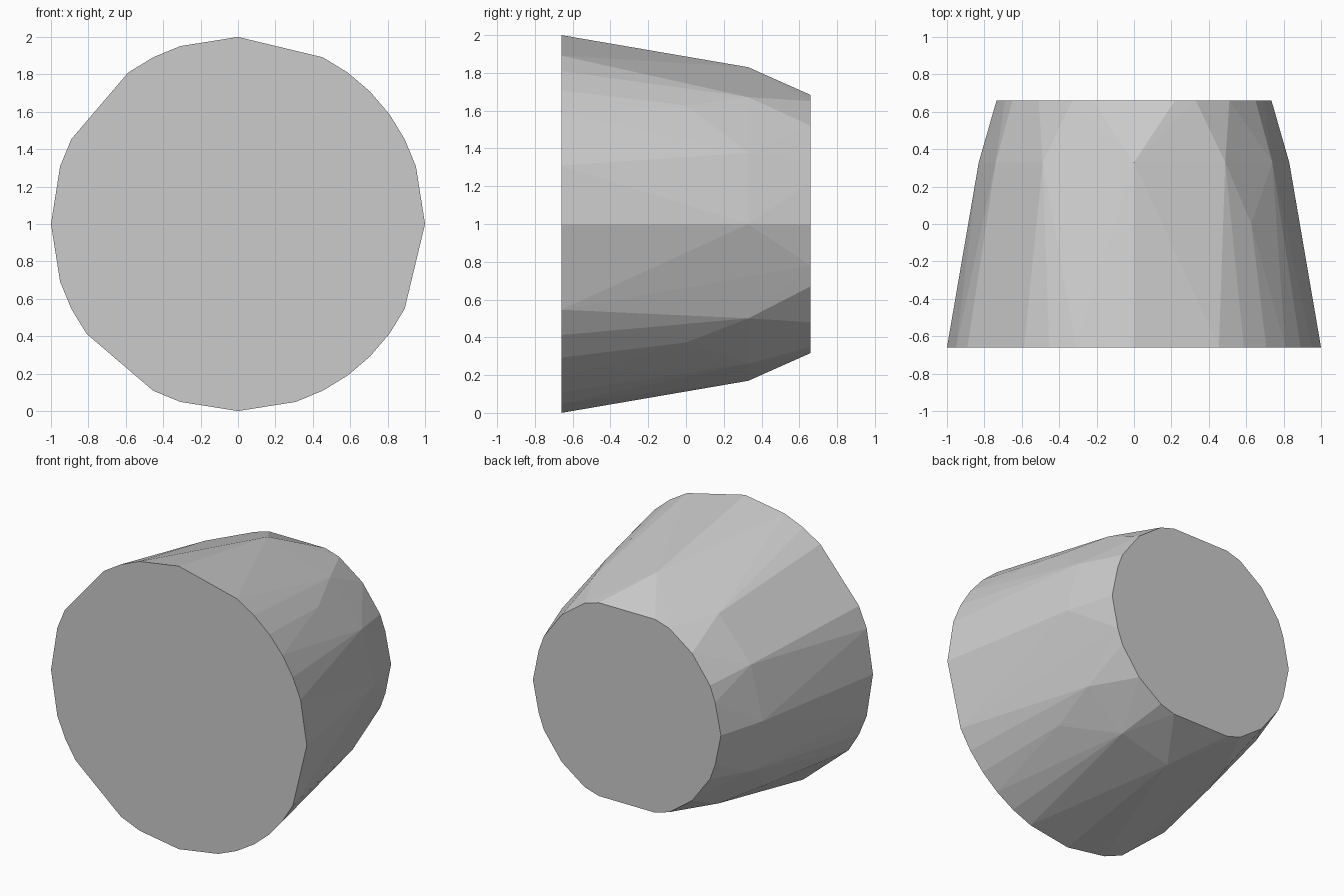
import bpy, bmesh
from math import cos, sin, radians

if "Cube" in bpy.data.objects:
    bpy.data.objects.remove(bpy.data.objects["Cube"])

bm = bmesh.new()


def add_ring(y, radius, angles):
    """Place points on a circle facing y, centred at height 1."""
    for a in angles:
        t = radians(a)
        bm.verts.new((radius * cos(t), y, 1 + radius * sin(t)))


# Wide front rim, with irregular facets
add_ring(-0.66, 1.0, [0, 18, 27, 36, 45, 54, 63, 90, 108, 117, 126, 153, 162,
                      180, 198, 207, 216, 243, 252, 270, 288, 297, 306, 315,
                      324, 333])
# Sparse points on the tapering wall
add_ring(0.0, 0.887, [45, 126, 225, 315])
# Shoulder where the taper steepens
add_ring(0.33, 0.83, [0, 27, 54, 90, 126, 153, 180, 207, 234, 270, 297, 323])

# Small back face: one quarter profile mirrored both ways
quarter = [(0.735, 0), (0.69, 0.22), (0.65, 0.33), (0.51, 0.52),
           (0.33, 0.65), (0.22, 0.683)]
for sx in (-1, 1):
    for sz in (-1, 1):
        for x, z in quarter:
            bm.verts.new((sx * x, 0.66, 1 + sz * z))
bmesh.ops.remove_doubles(bm, verts=bm.verts[:], dist=0.001)

# Wrap the rings in a faceted shell
bmesh.ops.convex_hull(bm, input=bm.verts[:])
loose = [v for v in bm.verts if not v.link_faces]
bmesh.ops.delete(bm, geom=loose, context='VERTS')
bmesh.ops.dissolve_limit(bm, angle_limit=radians(0.5), verts=bm.verts[:],
                         edges=bm.edges[:])
bmesh.ops.recalc_face_normals(bm, faces=bm.faces[:])

mesh = bpy.data.meshes.new("faceted_tapered_drum")
bm.to_mesh(mesh)
bm.free()
drum = bpy.data.objects.new("faceted_tapered_drum", mesh)
bpy.context.collection.objects.link(drum)
